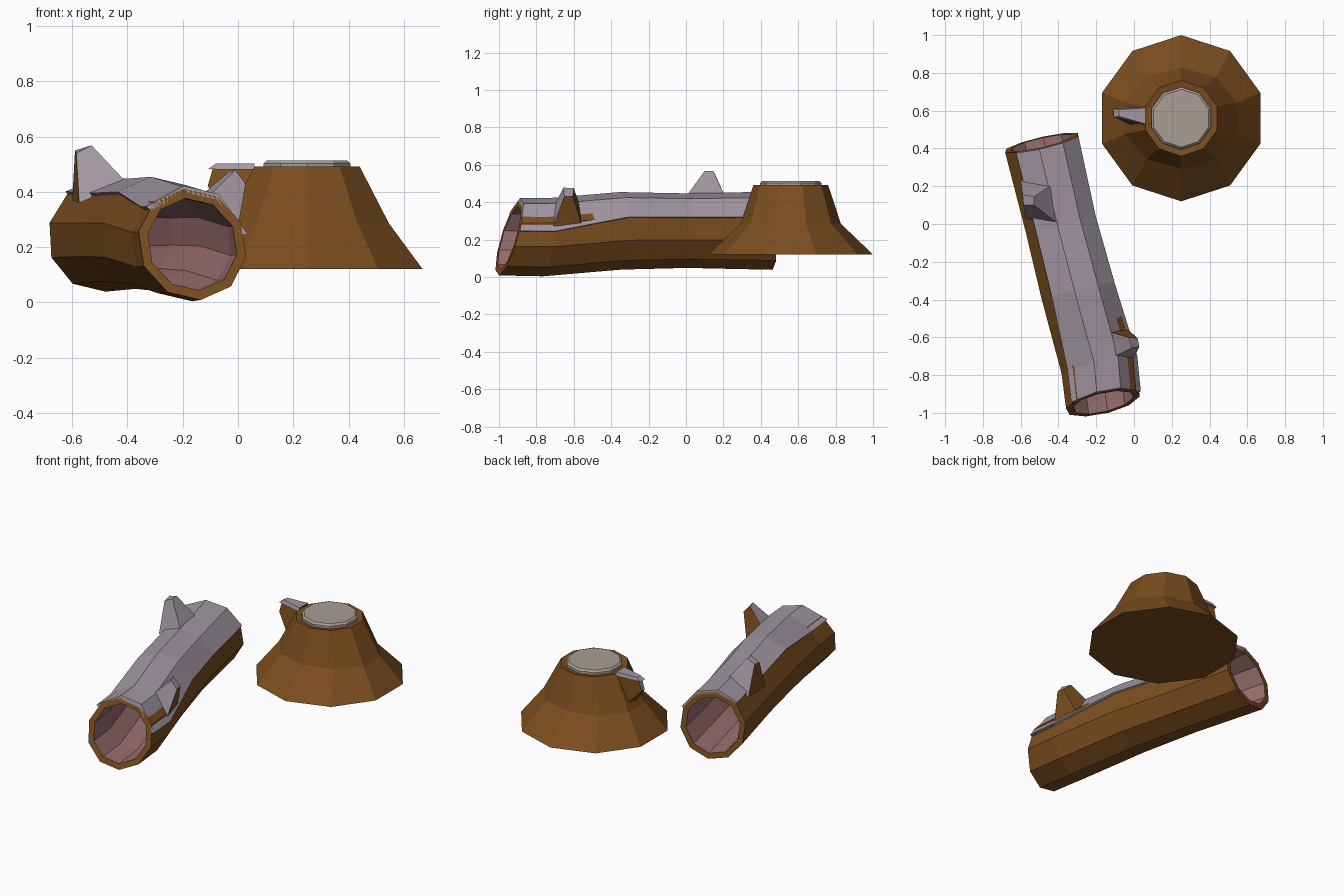
import bpy, bmesh
from math import sin, cos, radians
from mathutils import Vector

if "Cube" in bpy.data.objects:
    bpy.data.objects.remove(bpy.data.objects["Cube"])


def material(name, rgb):
    m = bpy.data.materials.new(name)
    m.diffuse_color = (*rgb, 1)
    m.use_nodes = True
    m.node_tree.nodes["Principled BSDF"].inputs["Base Color"].default_value = m.diffuse_color
    return m


BROWN = material("brown_bark", (0.20, 0.075, 0.013))
GREY = material("grey_bark", (0.36, 0.31, 0.36))
PINK = material("inner_wood", (0.32, 0.16, 0.16))
CUT = material("cut_wood", (0.39, 0.34, 0.30))


def build(name, verts, faces, mats, face_mats=None):
    me = bpy.data.meshes.new(name)
    me.from_pydata([tuple(v) for v in verts], [], faces)
    for m in mats:
        me.materials.append(m)
    if face_mats:
        for p, i in zip(me.polygons, face_mats):
            p.material_index = i
    bm = bmesh.new()
    bm.from_mesh(me)
    bmesh.ops.recalc_face_normals(bm, faces=bm.faces)
    bm.to_mesh(me)
    bm.free()
    ob = bpy.data.objects.new(name, me)
    bpy.context.collection.objects.link(ob)
    return ob


def loft(rings, closed=False):
    """Quads between successive rings; closed joins last to first, else end caps."""
    n, k = len(rings[0]), len(rings)
    faces = []
    for r in range(k if closed else k - 1):
        a, b = r * n, ((r + 1) % k) * n
        faces += [(a + i, a + (i + 1) % n, b + (i + 1) % n, b + i) for i in range(n)]
    if not closed:
        faces += [tuple(range(n)), tuple(range((k - 1) * n, k * n))]
    return [v for ring in rings for v in ring], faces


# Fallen log stations: x, y, z, radius, tilt of the cut
ALONG = Vector((-0.227, 0.974, 0))
ACROSS = Vector((0.974, 0.227, 0))
STATIONS = [(-0.165, -0.945, 0.21, 0.202, 0.06),
            (-0.188, -0.75, 0.208, 0.205, 0.02),
            (-0.297, -0.35, 0.242, 0.203, 0),
            (-0.388, 0.0, 0.243, 0.195, 0),
            (-0.49, 0.43, 0.242, 0.204, -0.03)]


def log_point(st, deg, offset=0):
    x, y, z, r, tilt = st
    a = radians(deg)
    r += offset
    return (Vector((x, y, z)) + ACROSS * (r * cos(a)) + Vector((0, 0, r * sin(a)))
            + ALONG * (tilt * sin(a) * r / st[3]))


# Hollow log: outer wall, back rim, inner wall, front rim
ANGLES = [23 + 36 * i for i in range(10)]
outer = [[log_point(s, a) for a in ANGLES] for s in STATIONS]
inner = [[log_point(s, a, -0.035) for a in ANGLES] for s in reversed(STATIONS)]
verts, faces = loft(outer + inner, closed=True)
mats = [1 if 50 <= i < 90 else 0 for i in range(len(faces))]
build("hollow_log", verts, faces, [BROWN, PINK], mats)

# Grey bark sheet over the top, hanging lower near the front
sheet = []
for i, s in enumerate(STATIONS):
    angles = [10 if i < 2 else 22, 59, 95, 140 if i < 2 else 132]
    sheet.append([log_point(s, a, 0.010) for a in angles]
                 + [log_point(s, a, -0.012) for a in reversed(angles)])
verts, faces = loft(sheet)
build("bark_sheet", verts, faces, [GREY])


# Broken branches: base quad, tip quad, side materials
def branch(name, base, tip, side_mats):
    verts, faces = loft([base, tip])
    build(name, verts, faces, [GREY, BROWN], side_mats + [1, 0])


branch("rear_branch",
       [(-0.40, 0.0, 0.43), (-0.43, 0.21, 0.43), (-0.60, 0.235, 0.37), (-0.575, 0.03, 0.36)],
       [(-0.53, 0.10, 0.568), (-0.53, 0.145, 0.568), (-0.59, 0.155, 0.55), (-0.585, 0.10, 0.54)],
       [0, 0, 1, 0])
branch("front_branch",
       [(-0.13, -0.57, 0.39), (-0.03, -0.56, 0.29), (0.0, -0.71, 0.27), (-0.10, -0.70, 0.39)],
       [(-0.03, -0.60, 0.475), (0.02, -0.605, 0.43), (0.028, -0.65, 0.43), (-0.01, -0.655, 0.478)],
       [1, 1, 0, 0])
branch("stump_branch",
       [(0.09, 0.53, 0.488), (0.09, 0.61, 0.488), (0.05, 0.62, 0.25), (0.03, 0.50, 0.25)],
       [(-0.09, 0.57, 0.488), (-0.09, 0.605, 0.488), (-0.11, 0.60, 0.42), (-0.11, 0.57, 0.42)],
       [1, 1, 1, 1])
branch("stump_branch_top",
       [(0.06, 0.53, 0.502), (0.06, 0.615, 0.502), (0.06, 0.62, 0.48), (0.06, 0.525, 0.48)],
       [(-0.08, 0.57, 0.502), (-0.08, 0.605, 0.502), (-0.108, 0.61, 0.482), (-0.108, 0.565, 0.482)],
       [0, 0, 0, 0])


# Flared stump and its pale cut face
def stump_ring(r, z, ry=None):
    return [Vector((0.25 + r * cos(radians(18 + 36 * i)),
                    0.56 + (ry or r) * sin(radians(18 + 36 * i)), z)) for i in range(10)]


verts, faces = loft([stump_ring(0.44, 0.12), stump_ring(0.312, 0.285, 0.268),
                     stump_ring(0.20, 0.492), stump_ring(0.17, 0.486)])
build("stump", verts, faces, [BROWN])
verts, faces = loft([stump_ring(0.165, 0.47), stump_ring(0.165, 0.502), stump_ring(0.153, 0.513)])
build("stump_cut_face", verts, faces, [CUT])
